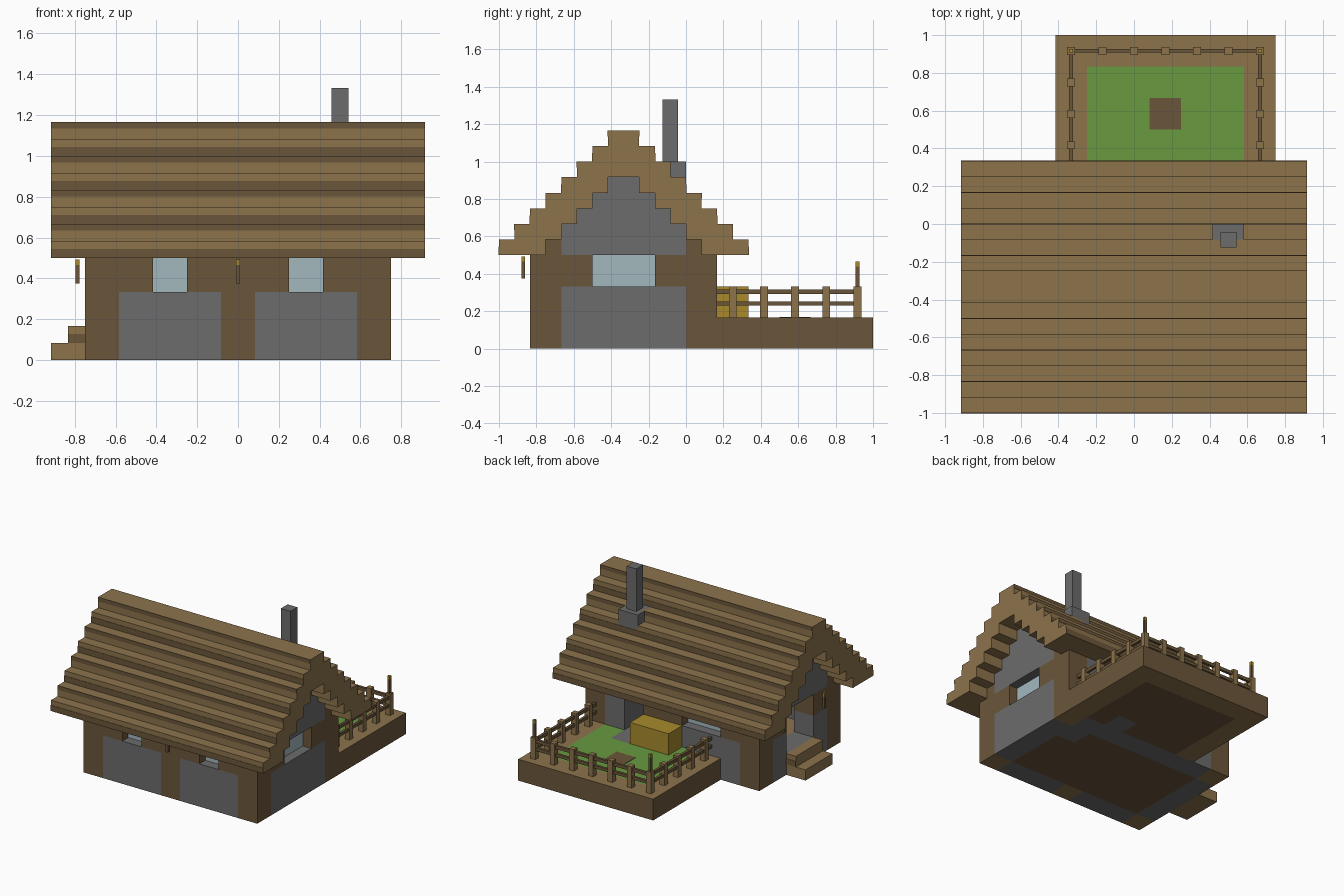
import bpy, bmesh

if "Cube" in bpy.data.objects:
    bpy.data.objects.remove(bpy.data.objects["Cube"], do_unlink=True)

U = 1 / 6  # one building block; all box coordinates below are in blocks


def material(name, r, g, b):
    lin = [((c / 255 + 0.055) / 1.055) ** 2.4 for c in (r, g, b)] + [1]
    m = bpy.data.materials.new(name)
    m.use_nodes = True
    m.diffuse_color = lin
    m.node_tree.nodes["Principled BSDF"].inputs["Base Color"].default_value = lin
    return m


TAN = material("light wood", 140, 115, 75)
BROWN = material("dark wood", 107, 86, 58)
GREY = material("stone", 108, 108, 108)
GLASS = material("pale glass", 163, 184, 191)
GREEN = material("grass green", 104, 154, 64)
YELLOW = material("straw yellow", 168, 138, 45)


def part(name, boxes, side, top=None, bottom=None):
    """One object from boxes (x0, x1, y0, y1, z0, z1), coloured by face direction."""
    bm = bmesh.new()
    for x0, x1, y0, y1, z0, z1 in boxes:
        made = bmesh.ops.create_cube(bm, size=1)["verts"]
        for v in made:
            v.co.x = U * (x1 if v.co.x > 0 else x0)
            v.co.y = U * (y1 if v.co.y > 0 else y0)
            v.co.z = U * (z1 if v.co.z > 0 else z0)
    bm.normal_update()
    for f in bm.faces:
        f.material_index = 1 if f.normal.z > 0.5 else 2 if f.normal.z < -0.5 else 0
    mesh = bpy.data.meshes.new(name)
    bm.to_mesh(mesh)
    bm.free()
    for m in (side, top or side, bottom or side):
        mesh.materials.append(m)
    obj = bpy.data.objects.new(name, mesh)
    bpy.context.collection.objects.link(obj)
    return obj


# Upright logs at the corners and wall middles
part("wall_logs",
     [(x, x + 1, y, y + 1, 0, 3) for x in (-4.5, 3.5) for y in (-5, 0)]
     + [(-.5, .5, -5, -4, 0, 3)], BROWN, TAN, TAN)

# Stone lower walls
part("front_stone", [(-3.5, -.5, -5, -4, 0, 2), (.5, 3.5, -5, -4, 0, 2)], GREY)
part("left_stone", [(3.5, 4.5, -4, 0, 0, 2)], GREY)
part("right_stone", [(-4.5, -3.5, -4, -3, 0, 2), (-4.5, -3.5, -1, 0, 0, 2),
                     (-4.5, -3.5, -3, -1, 0, 1)], GREY)
part("back_stone", [(-3.5, 1.5, 0, 1, 0, 2), (1.5, 2.5, 0, 1, 0, 1),
                    (2.5, 3.5, 0, 1, 0, 3)], GREY)

# Wooden band above the stone, left open at windows and doorways
part("upper_band",
     [(a, b, -5, -4, 2, 3) for a, b in ((-3.5, -2.5), (-1.5, -.5), (.5, 1.5), (2.5, 3.5))]
     + [(x, x + 1, y, y + 1, 2, 3) for x in (-4.5, 3.5) for y in (-4, -1)]
     + [(-3.5, -2.5, 0, 1, 2, 3), (-.5, 1.5, 0, 1, 2, 3)], BROWN)

# Window panes set in the middle of the walls
part("front_windows", [(s * 2 - .5, s * 2 + .5, -4.56, -4.44, 2, 3) for s in (-1, 1)], GLASS)
part("left_window", [(3.94, 4.06, -3, -1, 2, 3)], GLASS)
part("back_window", [(-2.5, -.5, .44, .56, 2, 3)], GLASS)

# Indoor floor
part("floor", [(-3.5, 3.5, -4, -1, 0, 1), (-3.5, 2.5, -1, 0, 0, 1)], BROWN, TAN, BROWN)

# Stepped gable walls
MID = -2  # ridge position in y
steps = ((3, 4, 2), (4, 4.5, 1.5), (4.5, 5, 1), (5, 5.5, .5))
part("gable_walls", [(x, x + 1, MID - w, MID + w, z0, z1)
                     for x in (-4.5, 3.5) for z0, z1, w in steps], GREY)
part("gable_plates", [(x, x + 1, MID + s - .25, MID + s + .25, 3, 3.5)
                      for x in (-4.5, 3.5) for s in (-2.25, 2.25)], BROWN)

# Stepped roof with darker bands along the risers
roof, bands = [], []
for i in range(8):
    w, z = 4 - i / 2, 3 + i / 2
    inner = max(w - 1.5, 0)
    lo, hi = (z, z + .27) if i % 2 == 0 else (z + .31, z + .5)
    for s in (-1, 1):
        y0, y1 = sorted((MID + s * inner, MID + s * w))
        roof.append((-5.5, 5.5, y0, y1, z, z + .5))
        b0, b1 = sorted((MID + s * (w - .02), MID + s * (w + .015)))
        bands.append((-5.5, 5.5, b0, b1, lo, hi))
part("roof", roof, TAN)
part("roof_bands", bands, BROWN)

# Hearth and chimney
part("hearth", [(2.5, 3.5, -1, 0, 0, 6)], GREY)
part("chimney", [(2.75, 3.25, -.75, -.25, 6, 8)], GREY)

# Entrance steps
part("entrance_steps", [(-5.5, -4.5, -3, -1, 0, .5), (-5, -4.5, -3, -1, .5, 1)], TAN)
part("step_bands", [(-5, -4.5, y - .015, y + .015, .5, .77) for y in (-3, -1)], BROWN)

# Raised garden: log border, soil with grass, stone path and a bare patch
part("garden_border", [(-2.5, -1.5, 1, 6, 0, 1), (3.5, 4.5, 1, 6, 0, 1),
                       (-1.5, 3.5, 5, 6, 0, 1)], BROWN, TAN, TAN)
part("garden_soil", [(-1.5, 3.5, 2, 5, 0, 1), (-1.5, 1.5, 1, 2, 0, 1),
                     (2.5, 3.5, 1, 2, 0, 1)], BROWN, GREEN, BROWN)
part("garden_path", [(1.5, 2.5, 1, 2, 0, 1)], GREY)
part("bare_patch", [(.5, 1.5, 3, 4, .99, 1.015)], BROWN)
part("hay_bale", [(-.5, 1.5, 1, 2, 1, 2)], YELLOW)

# Fence posts and rails around three sides
spots = [(x, 5.5) for x in range(-2, 5)] + [(x, y + .5) for x in (-2, 4) for y in range(1, 5)]
part("fence_posts", [(x - .125, x + .125, y - .125, y + .125, 1, 2) for x, y in spots], TAN)
rails = []
for z0, z1 in ((1.38, 1.52), (1.75, 1.9)):
    rails.append((-2, 4, 5.44, 5.56, z0, z1))
    rails += [(x - .06, x + .06, 1, 5.5, z0, z1) for x in (-2, 4)]
part("fence_rails", rails, BROWN)

# Torches on the walls and the fence corners
torches = [(0, -5.22, 2.25, 2.95), (-4.72, -3.5, 2.25, 2.95), (-4.72, -.5, 2.25, 2.95),
           (-2, 5.5, 2, 2.8), (4, 5.5, 2, 2.8)]
T = .06
part("torch_sticks", [(x - T, x + T, y - T, y + T, a, b - .16) for x, y, a, b in torches], BROWN)
part("torch_flames", [(x - T, x + T, y - T, y + T, b - .16, b) for x, y, a, b in torches], YELLOW)
